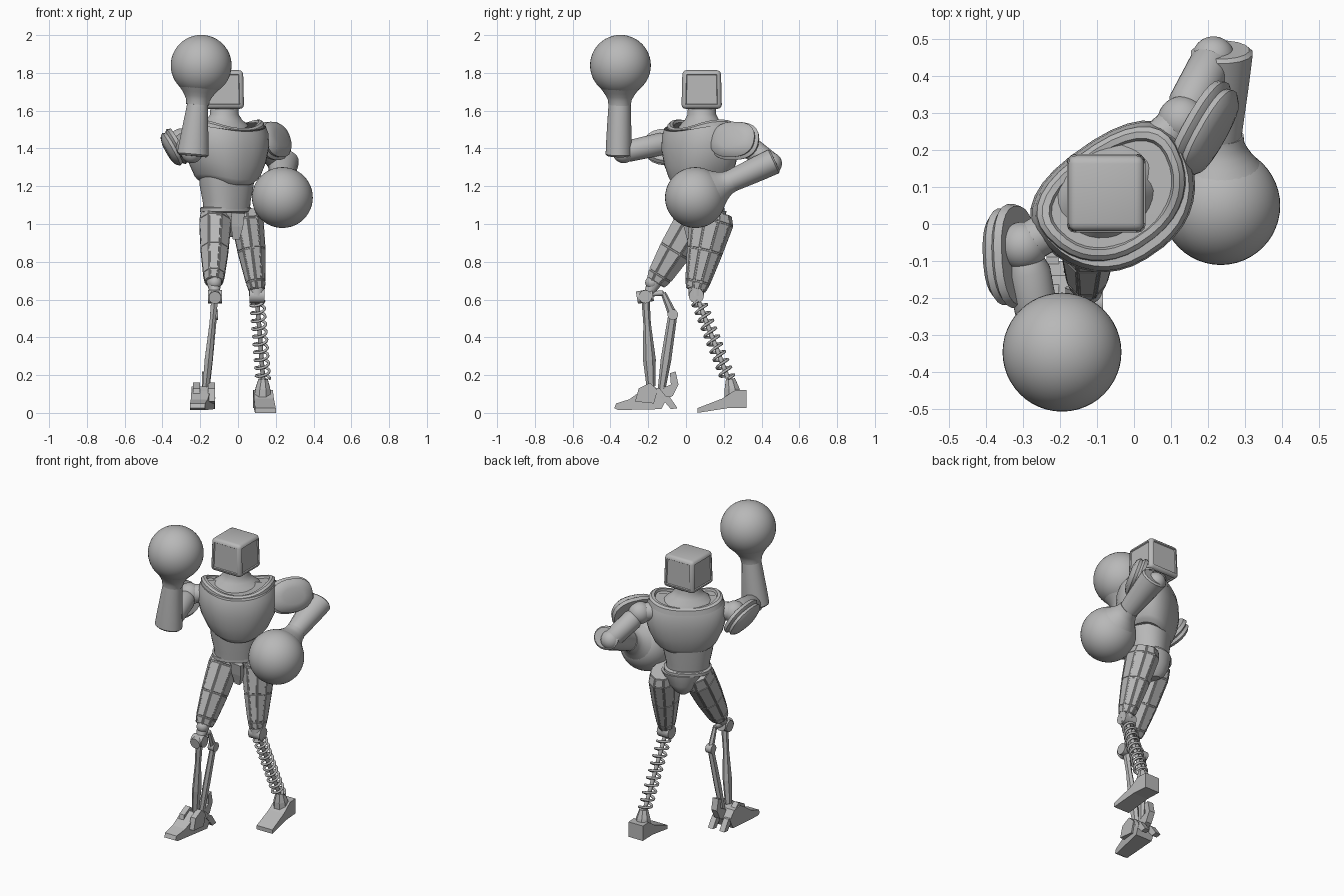
import bpy, bmesh, math
from mathutils import Vector as V

cube = bpy.data.objects.get("Cube")
if cube:
    bpy.data.objects.remove(cube, do_unlink=True)

GREY = (0.48, 0.48, 0.48, 1)
mat = bpy.data.materials.new("grey metal")
mat.use_nodes = True
mat.diffuse_color = GREY
mat.node_tree.nodes["Principled BSDF"].inputs["Base Color"].default_value = GREY


def finish(name, bm, smooth=None):
    """Turn a bmesh into a named grey object."""
    bmesh.ops.recalc_face_normals(bm, faces=bm.faces)
    me = bpy.data.meshes.new(name)
    bm.to_mesh(me)
    bm.free()
    me.materials.append(mat)
    ob = bpy.data.objects.new(name, me)
    bpy.context.scene.collection.objects.link(ob)
    if smooth:
        bpy.context.view_layer.objects.active = ob
        bpy.ops.object.select_all(action='DESELECT')
        ob.select_set(True)
        bpy.ops.object.shade_smooth_by_angle(angle=math.radians(smooth))
    return ob


def loft(name, rows, axis, u=(1, 0, 0), sides=32, power=2.0, smooth=35, panel=0, skew=0, saddle=0):
    """Skin superellipse rings given as (centre, half width, half depth).
    skew widens the back, saddle lifts the flanks over front and back."""
    w = V(axis).normalized()
    u = (V(u) - V(u).dot(w) * w).normalized()
    v = w.cross(u)
    bm = bmesh.new()
    rings = []
    for c, a, b in rows:
        ring = []
        for i in range(sides):
            t = 2 * math.pi * (i + 0.5) / sides
            x, y = [math.copysign(abs(k) ** (2 / power), k) for k in (math.cos(t), math.sin(t))]
            lift = saddle * (math.cos(t) ** 2 - 0.5)
            ring.append(bm.verts.new(V(c) + u * x * a * (1 + skew * y) + v * y * b + w * lift))
        rings.append(ring)
    skin = []
    for r, s in zip(rings, rings[1:]):
        for i in range(sides):
            j = (i + 1) % sides
            skin.append(bm.faces.new((r[i], r[j], s[j], s[i])))
    bm.faces.new(rings[0])
    bm.faces.new(rings[-1])
    if panel:
        bmesh.ops.recalc_face_normals(bm, faces=bm.faces)
        bmesh.ops.inset_individual(bm, faces=skin, thickness=panel, depth=0)
        bmesh.ops.inset_individual(bm, faces=skin, thickness=panel / 2, depth=panel / 2)
    return finish(name, bm, smooth)


def limb(name, a, b, profile, u=(1, 0, 0), **kw):
    """Loft between two points; profile is (fraction, half width, half depth)."""
    a, b = V(a), V(b)
    return loft(name, [(a.lerp(b, t), p, q) for t, p, q in profile], b - a, u, **kw)


def rod(name, a, b, r, r2=None, sides=16):
    return limb(name, a, b, [(0, r, r), (1, r2 or r, r2 or r)], u=(0.8, 0.3, 0.5), sides=sides)


def ball(name, c, r):
    bm = bmesh.new()
    bmesh.ops.create_uvsphere(bm, u_segments=48, v_segments=24, radius=r)
    bmesh.ops.translate(bm, vec=V(c), verts=bm.verts)
    return finish(name, bm, 60)


def slab(name, x, width, profile, toe=1.0, shift=0.0):
    """Extrude a (y, z) outline across x; the front end scales by toe and slides by shift."""
    bm = bmesh.new()
    lo, hi = min(p[0] for p in profile), max(p[0] for p in profile)
    sides = []
    for s in (-0.5, 0.5):
        ring = []
        for y, z in profile:
            f = (hi - y) / (hi - lo)
            ring.append(bm.verts.new((x + shift * f + s * width * (1 + (toe - 1) * f), y, z)))
        sides.append(ring)
        bm.faces.new(ring)
    for i in range(len(profile)):
        j = (i + 1) % len(profile)
        bm.faces.new((sides[0][i], sides[0][j], sides[1][j], sides[1][i]))
    return finish(name, bm)


# Torso, turned towards the left
TURN = (math.cos(0.61), math.sin(0.61), 0)
UP = (0, 0, 1)


def stack(name, x, y, rows, **kw):
    return loft(name, [((x, y, z), a, b) for z, a, b in rows], UP, TURN, **kw)


stack("chest", -0.043, 0.063, [(1.22, .145, .12), (1.235, .165, .135), (1.25, .178, .143), (1.32, .21, .163),
      (1.4, .23, .174), (1.47, .225, .17), (1.505, .212, .16)], power=2.4, skew=0.16, saddle=0.03)
stack("collar", -0.05, 0.072, [(1.49, .212, .155), (1.52, .208, .15), (1.53, .195, .138),
      (1.528, .178, .122), (1.515, .172, .116)], power=2.4, skew=0.16, saddle=0.045)
stack("abdomen", -0.06, 0.065, [(1.08, .125, .105), (1.12, .128, .11), (1.2, .145, .12), (1.25, .15, .125)], power=2.3)
stack("belt", -0.065, 0.075, [(1.06, .125, .105), (1.065, .138, .115), (1.085, .138, .115), (1.09, .13, .11)], power=2.3)
stack("pelvis", -0.05, 0.1, [(0.93, .03, .05), (0.95, .055, .075), (1.0, .095, .1), (1.07, .125, .11)], sides=24)
limb("pelvis_front_plate", (0, -0.01, 1.06), (-0.01, 0.02, 0.92), [(0, .05, .02), (0.5, .045, .025), (1, .025, .02)],
     sides=4, smooth=None)

# Neck sloping up from the collar
stack("neck", -0.072, 0.084, [(1.49, .165, .12), (1.525, .135, .105), (1.55, .098, .088), (1.58, .076, .076),
      (1.63, .074, .074)])

# Rounded box head with recessed panels
bm = bmesh.new()
bmesh.ops.create_cube(bm, size=1)
for vert in bm.verts:
    grow = 0.214 if vert.co.z < 0 else 0.204
    vert.co = V((vert.co.x * grow - 0.075, vert.co.y * grow + 0.083, vert.co.z * 0.204 + 1.712))
bmesh.ops.bevel(bm, geom=list(bm.edges), offset=0.022, segments=3, profile=0.5, affect='EDGES')
bm.normal_update()
panels = [f for f in bm.faces if f.calc_area() > 0.015 and f.normal.z < 0.5]
bmesh.ops.inset_individual(bm, faces=panels, thickness=0.005, depth=-0.006)
finish("head", bm, 40)

# Arms: shoulder, upper arm, elbow, forearm and round fist
arms = (
    ("right", (-0.2, 0.0, 1.45), (-0.3, -0.06, 1.44), (-0.245, -0.33, 1.38), (-0.24, -0.357, 1.36),
     (-0.195, -0.347, 1.84), (-0.345, -0.088, 1.4), (-0.8, -0.05, -0.45), (0, 1, 0)),
    ("left", (0.04, 0.2, 1.46), (0.13, 0.28, 1.45), (0.215, 0.45, 1.32), (0.238, 0.472, 1.335),
     (0.235, 0.05, 1.14), (0.2, 0.25, 1.445), (0.82, -0.46, 0.3), (0.5, 0.86, 0)),
)
for side, root, shoulder, elbow, cuff, fist, pad, out, along in arms:
    rod(side + "_shoulder_link", root, shoulder, 0.055)
    ball(side + "_shoulder", shoulder, 0.066)
    limb(side + "_upper_arm", shoulder, elbow, [(0.15, .05, .05), (0.25, .06, .06), (0.9, .057, .057), (1, .045, .045)])
    ball(side + "_elbow", elbow, 0.058)
    length = (V(fist) - V(cuff)).length
    limb(side + "_forearm", cuff, fist, [(0, .075, .06), (0.02, .085, .07), (0.2, .076, .068),
         (1 - 0.21 / length, .056, .06)], sides=16)
    limb(side + "_wrist", cuff, fist, [(1 - d / length, r, r) for d, r in
         ((.21, .06), (.185, .063), (.165, .073), (.145, .086), (.11, .114))])
    ball(side + "_fist", fist, 0.161)
    n = V(out).normalized()
    for label, lift, size in (("base", -0.03, 1.0), ("shell", 0.0, 0.93)):
        loft(f"{side}_shoulder_pad_{label}", [(V(pad) + n * (lift + h), size * a, size * b) for h, a, b in
             ((-.01, .135, .098), (.01, .142, .106), (.028, .12, .088), (.038, .075, .052))], n, along,
             sides=24, power=2.4)

# Thighs with raised panels
limb("left_thigh", (0.045, 0.145, 1.06), (0.1, 0.052, 0.65), [(0, .075, .1), (0.12, .086, .118), (0.5, .075, .095),
     (0.9, .052, .066), (1, .042, .052)], sides=10, smooth=None, panel=0.005)
limb("right_thigh", (-0.12, 0.065, 1.06), (-0.128, -0.16, 0.69), [(0, .078, .085), (0.15, .088, .1), (0.55, .076, .09),
     (0.9, .058, .07), (1, .048, .055)], sides=8, smooth=None, panel=0.005)

# Left lower leg: coil spring around a thin core
knee, ankle = V((0.1, 0.055, 0.62)), V((0.135, 0.235, 0.15))
rod("left_knee_axle", knee - V((.04, 0, 0)), knee + V((.04, 0, 0)), 0.04)
rod("left_knee_cup", knee + V((0, 0, .05)), knee, 0.042)
rod("left_spring_core", knee, ankle, 0.012)
axis = (ankle - knee).normalized()
eu = (V((1, 0, 0)) - axis * axis.x).normalized()
ev = axis.cross(eu)
turns, steps = 10, 18
curve = bpy.data.curves.new("left_spring", 'CURVE')
curve.dimensions = '3D'
curve.bevel_depth = 0.0075
curve.bevel_resolution = 1
curve.use_fill_caps = True
line = curve.splines.new('POLY')
line.points.add(turns * steps)
for i, p in enumerate(line.points):
    t = 2 * math.pi * i / steps
    c = knee.lerp(ankle, 0.06 + 0.88 * i / (turns * steps))
    p.co = (*(c + (eu * math.cos(t) + ev * math.sin(t)) * 0.036), 1)
curve.materials.append(mat)
bpy.context.scene.collection.objects.link(bpy.data.objects.new("left_spring", curve))

# Left foot
slab("left_foot", 0.13, 0.1, [(.06, 0), (.06, .025), (.19, .075), (.26, .12), (.32, .12), (.32, .025), (.22, .025)],
     toe=1.1, shift=0.015)
limb("left_ankle", (0.13, 0.25, 0.08), (0.133, 0.235, 0.18), [(0, .05, .05), (0.5, .042, .042), (1, .026, .026)],
     sides=8, smooth=None)

# Right lower leg: two linked struts
knee, ankle = V((-0.122, -0.215, 0.615)), V((-0.17, -0.185, 0.14))
rod("right_knee_neck", (-0.13, -0.15, 0.72), (-0.122, -0.2, 0.63), 0.045, 0.025)
ball("right_knee_ball", (-0.122, -0.18, 0.69), 0.036)
rod("right_knee_axle", knee - V((.038, 0, 0)), knee + V((.038, 0, 0)), 0.035)
rod("right_knee_sleeve", knee - V((0, .045, .005)), knee + V((0, .04, .01)), 0.033)
limb("right_shin", knee, ankle, [(0, .022, .022), (0.3, .017, .02), (0.7, .024, .034), (1, .02, .024)],
     sides=6, smooth=None)
bend = V((-0.125, -0.07, 0.52))
rod("right_calf_link", knee + V((0, .03, .015)), (-0.12, -0.12, 0.635), 0.014)
limb("right_calf_upper", (-0.12, -0.12, 0.635), bend, [(0, .012, .014), (1, .016, .024)], sides=6, smooth=None)
rod("right_calf_joint", bend - V((.02, 0, 0)), bend + V((.02, 0, 0)), 0.028)
limb("right_calf_lower", bend, (-0.165, -0.13, 0.12), [(0, .016, .024), (0.6, .018, .028), (1, .016, .02)],
     sides=6, smooth=None)

# Right foot: tapered front, split heel with an upright spur
slab("right_foot", -0.18, 0.12, [(-.38, .025), (-.37, .05), (-.3, .072), (-.24, .115), (-.2, .14), (-.14, .13),
     (-.1, .08), (-.13, .02), (-.36, .015)], toe=0.65, shift=-0.035)
slab("right_heel_spur", -0.17, 0.04, [(-.14, .06), (-.13, .13), (-.08, .15), (-.085, .21), (-.055, .22), (-.04, .15), (-.07, .09)])
for x in (-0.22, -0.14):
    slab("right_heel_toe", x, 0.035, [(-.14, .09), (-.09, .09), (-.045, .025), (-.08, .02)])
    slab("right_foot_guard", x, 0.035, [(-.27, .06), (-.25, .13), (-.19, .16), (-.15, .12), (-.17, .05)])
